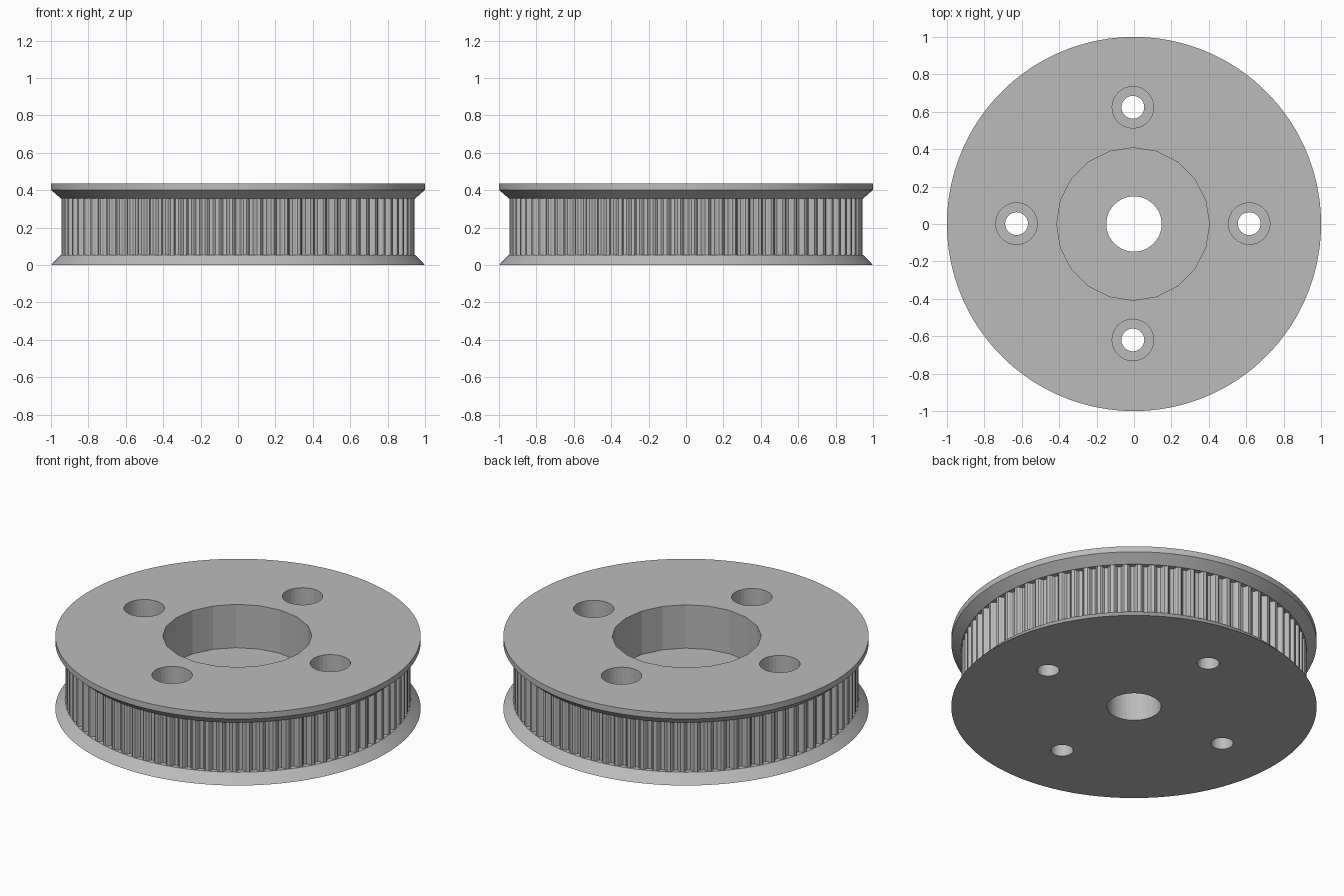
import bpy, bmesh, math

if "Cube" in bpy.data.objects:
    bpy.data.objects.remove(bpy.data.objects["Cube"], do_unlink=True)

HEIGHT = 0.437
TEETH = 80
TIP, RIM = 0.944, 1.0
POCKET_FLOOR = 0.175

# One flat grey for the whole part
grey = bpy.data.materials.new("plain grey")
grey.use_nodes = True
grey.diffuse_color = (0.5, 0.5, 0.5, 1)
grey.node_tree.nodes["Principled BSDF"].inputs["Base Color"].default_value = (0.5, 0.5, 0.5, 1)

# One tooth pitch: (fraction of pitch, groove depth)
PITCH = [(-0.38, 0), (-0.28, 0.006), (-0.22, 0.018), (-0.13, 0.026),
         (0.13, 0.026), (0.22, 0.018), (0.28, 0.006), (0.38, 0)]


def ring(bm, z, radius, toothed=False):
    verts = []
    for tooth in range(TEETH):
        for frac, depth in PITCH:
            a = math.tau * (tooth + frac) / TEETH
            r = radius - (depth if toothed else 0)
            verts.append(bm.verts.new((r * math.cos(a), r * math.sin(a), z)))
    return verts


def make_pulley():
    bm = bmesh.new()
    # Lower flange, toothed belt seat, upper flange
    rings = [ring(bm, 0, RIM), ring(bm, 0.055, TIP + 0.002),
             ring(bm, 0.055, TIP, True), ring(bm, 0.355, TIP, True),
             ring(bm, 0.355, TIP + 0.002), ring(bm, 0.402, RIM),
             ring(bm, HEIGHT, RIM)]
    for low, high in zip(rings, rings[1:]):
        for i in range(len(low)):
            j = (i + 1) % len(low)
            bm.faces.new((low[i], low[j], high[j], high[i]))
    bm.faces.new(rings[0][::-1])
    bm.faces.new(rings[-1])
    mesh = bpy.data.meshes.new("toothed_pulley")
    bm.to_mesh(mesh)
    bm.free()
    mesh.materials.append(grey)
    obj = bpy.data.objects.new("toothed_pulley", mesh)
    bpy.context.collection.objects.link(obj)
    return obj


def cut_hole(target, x, y, radius, bottom, sides):
    top = HEIGHT + 0.1
    bpy.ops.mesh.primitive_cylinder_add(vertices=sides, radius=radius, depth=top - bottom,
                                        location=(x, y, (top + bottom) / 2))
    cutter = bpy.context.object
    cutter.name = "hole_cutter"
    cutter.hide_render = True
    cutter.data.materials.append(grey)
    mod = target.modifiers.new("hole", "BOOLEAN")
    mod.operation = "DIFFERENCE"
    mod.solver = "EXACT"
    mod.object = cutter
    bpy.context.view_layer.objects.active = target
    bpy.ops.object.modifier_apply(modifier=mod.name)
    bpy.data.objects.remove(cutter, do_unlink=True)


pulley = make_pulley()

# Bearing pocket and axle bore
cut_hole(pulley, -0.005, 0, 0.408, POCKET_FLOOR, 20)
cut_hole(pulley, 0, 0, 0.148, -0.1, 48)

# Four counterbored screw holes
for k in range(4):
    a = k * math.pi / 2
    x, y = 0.622 * math.cos(a) - 0.006, 0.622 * math.sin(a) + 0.002
    cut_hole(pulley, x, y, 0.111, POCKET_FLOOR, 32)
    cut_hole(pulley, x, y, 0.061, -0.1, 32)
